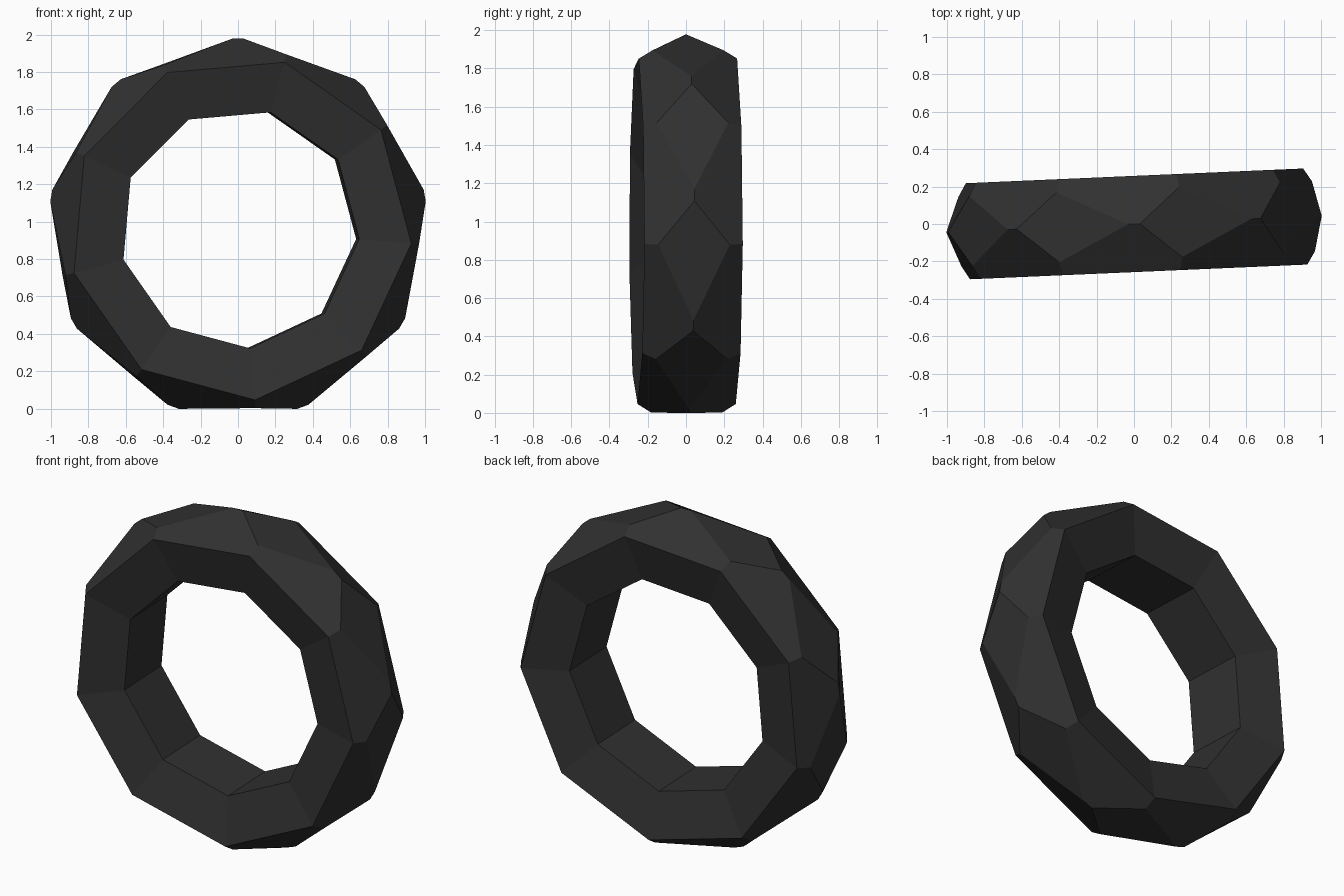
import bpy, bmesh
from math import sin, cos, radians

if "Cube" in bpy.data.objects:
    bpy.data.objects.remove(bpy.data.objects["Cube"])

N = 9                     # sides of the ring
STEP = 360 / N
CENTRE_Z = 0.963

bm = bmesh.new()


def ring(radius, y, start):
    """One loop of N vertices around the hole axis (y)."""
    verts = []
    for i in range(N):
        a = radians(start + STEP * i)
        verts.append(bm.verts.new((radius * cos(a), y, radius * sin(a))))
    return verts


# Tread crown: each crown corner is a short edge (a to b)
crown_a = ring(1.015, 0, 88.2)
crown_b = ring(1.015, 0, 91.8)

# Per side: diamond tips, side wall rim and inner lip
sides = []
for s in (-1, 1):
    sides.append((ring(0.964, s * 0.187, 75),
                  ring(0.92, s * 0.257, 75),
                  ring(0.643, s * 0.19, 75)))

for i in range(N):
    j = (i + 1) % N
    for tip, rim, lip in sides:
        # Shoulder facet and side wall
        bm.faces.new((crown_a[i], crown_b[i], tip[j], rim[j], rim[i], tip[i]))
        bm.faces.new((rim[i], rim[j], lip[j], lip[i]))
    # Tread diamond and inner wall
    bm.faces.new((sides[0][0][i], crown_a[i], sides[1][0][i], crown_b[i - 1]))
    bm.faces.new((sides[0][2][i], sides[0][2][j], sides[1][2][j], sides[1][2][i]))

bmesh.ops.recalc_face_normals(bm, faces=bm.faces[:])

mesh = bpy.data.meshes.new("tyre_ring")
bm.to_mesh(mesh)
bm.free()

tyre = bpy.data.objects.new("tyre_ring", mesh)
bpy.context.collection.objects.link(tyre)
tyre.rotation_euler.z = radians(2.5)
tyre.location.z = CENTRE_Z

# Dark rubber
rubber = bpy.data.materials.new("dark_rubber")
rubber.diffuse_color = (0.03, 0.03, 0.03, 1)
rubber.use_nodes = True
rubber.node_tree.nodes["Principled BSDF"].inputs["Base Color"].default_value = rubber.diffuse_color
mesh.materials.append(rubber)
